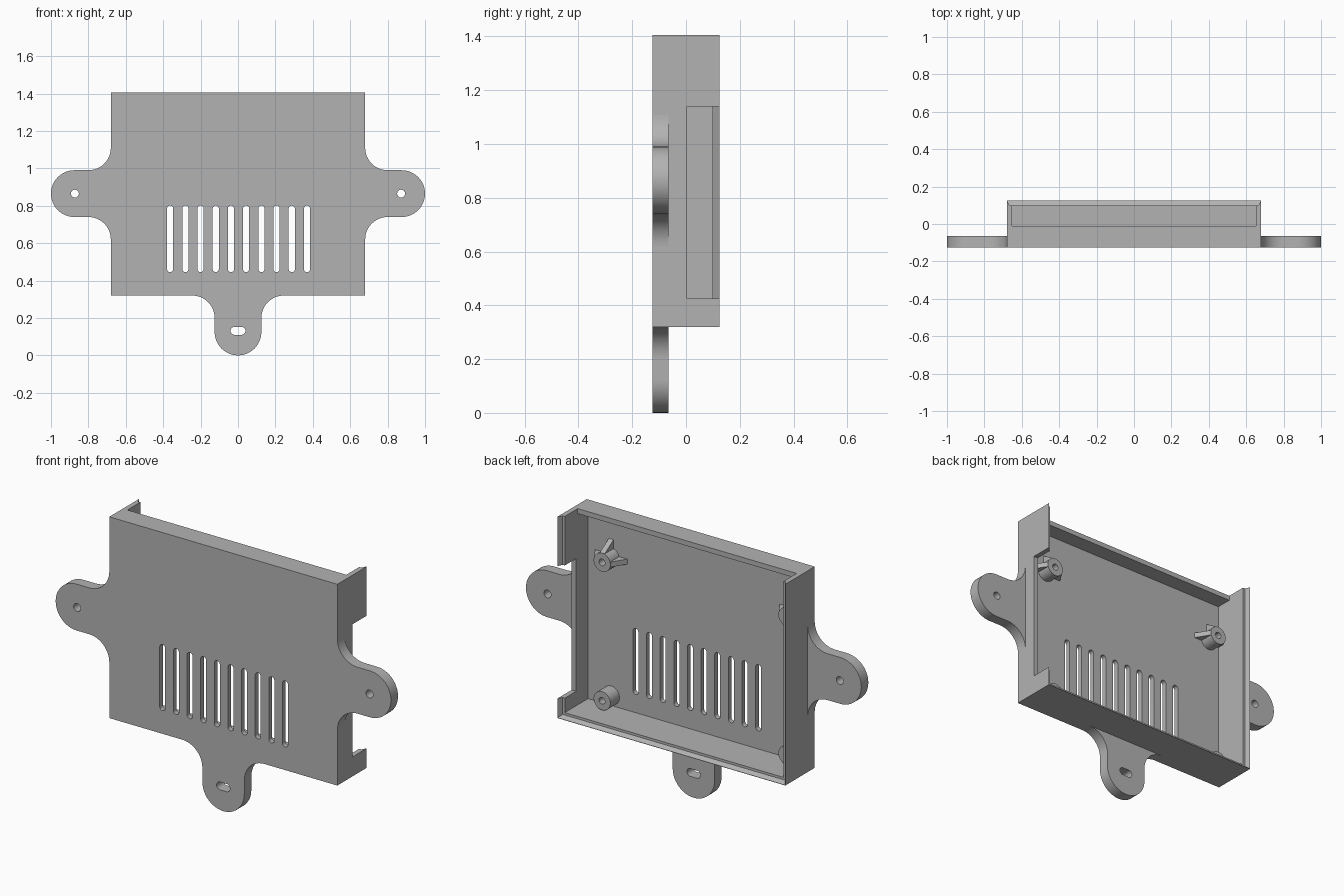
import bpy, bmesh, math
from math import sin, cos, pi

cube = bpy.data.objects.get("Cube")
if cube:
    bpy.data.objects.remove(cube)

grey = bpy.data.materials.new("plain grey")
grey.use_nodes = True
colour = (0.45, 0.45, 0.45, 1)
grey.diffuse_color = colour
grey.node_tree.nodes["Principled BSDF"].inputs["Base Color"].default_value = colour

# Main dimensions
W, BOTTOM, TOP = 0.68, 0.32, 1.405
FRONT, BACK = -0.125, 0.125
T = 0.027
INNER = FRONT + T
EAR_Z = 0.865
parts = []


def loft(name, y0, outline0, y1, outline1=None):
    """Solid between two (x, z) outlines at depths y0 and y1."""
    outline1 = outline1 or outline0
    bm = bmesh.new()
    a = [bm.verts.new((x, y0, z)) for x, z in outline0]
    b = [bm.verts.new((x, y1, z)) for x, z in outline1]
    bm.faces.new(a)
    bm.faces.new(b[::-1])
    for i in range(len(a)):
        j = (i + 1) % len(a)
        bm.faces.new((a[j], a[i], b[i], b[j]))
    bmesh.ops.recalc_face_normals(bm, faces=bm.faces[:])
    mesh = bpy.data.meshes.new(name)
    bm.to_mesh(mesh)
    bm.free()
    mesh.materials.append(grey)
    obj = bpy.data.objects.new(name, mesh)
    bpy.context.scene.collection.objects.link(obj)
    return obj


def rect(x0, x1, z0, z1):
    return [(x0, z0), (x1, z0), (x1, z1), (x0, z1)]


def capsule(cx, cz, hw, hh, n=32):
    """Rounded slot outline; a circle when hw equals hh."""
    r = min(hw, hh)
    pts = []
    for i in range(n):
        c, s = cos((i + 0.5) * 2 * pi / n), sin((i + 0.5) * 2 * pi / n)
        pts.append((cx + r * c + math.copysign(hw - r, c),
                    cz + r * s + math.copysign(hh - r, s)))
    return pts


def cut(obj, cutters):
    """Subtract the cutters, bake the result and remove them."""
    for c in cutters:
        c.hide_render = True
        mod = obj.modifiers.new("cut", 'BOOLEAN')
        mod.operation = 'DIFFERENCE'
        mod.solver = 'EXACT'
        mod.object = c
    bpy.context.view_layer.update()
    graph = bpy.context.evaluated_depsgraph_get()
    baked = bpy.data.meshes.new_from_object(obj.evaluated_get(graph))
    obj.modifiers.clear()
    obj.data = baked
    for c in cutters:
        bpy.data.objects.remove(c)
    return obj


# Case: open-backed tray with lid recess, top notch, side window and vents
case = loft("case", FRONT, rect(-W, W, BOTTOM, TOP), BACK)
LEDGE = 0.1
lip0, lip1 = 0.014, 0.002
over = BACK + 0.025
lip2 = lip1 - (lip0 - lip1)
cutters = [
    loft("cavity", INNER, rect(T - W, W - T, BOTTOM + T, TOP - T), over),
    loft("lid_recess", LEDGE, rect(lip0 - W, W - lip0, BOTTOM + lip0, TOP + 0.1),
         over, rect(lip2 - W, W - lip2, BOTTOM + lip2, TOP + 0.1)),
    loft("top_notch", -0.01, rect(T - W, W - T, TOP - 0.2, TOP + 0.15), over + 0.03),
    loft("side_window", 0.003, rect(W - 0.1, W + 0.1, 0.425, 1.14), over + 0.05),
]
for i in range(10):
    x = 0.003 + (i - 4.5) * 0.0813
    cutters.append(loft("vent", FRONT - 0.1, capsule(x, 0.623, 0.0165, 0.178, 24), INNER + 0.03))
parts.append(cut(case, cutters))

# Mounting ears: filleted root and round tip, in (across, outward) coordinates
R, FILLET, REACH = 0.125, 0.12, 0.195
N = 12
half = [(R + FILLET - FILLET * sin(i / N * pi / 2), FILLET - FILLET * cos(i / N * pi / 2))
        for i in range(N + 1)]
tip = [(R * cos(i / 24 * pi), REACH + R * sin(i / 24 * pi)) for i in range(25)]
ear_shape = half + tip + [(-u, v) for u, v in reversed(half)]
EAR_BACK = -0.065


def ear(name, place, hole):
    body = loft(name, FRONT, [place(u, v) for u, v in ear_shape], EAR_BACK)
    parts.append(cut(body, [loft("hole", FRONT - 0.1, hole, EAR_BACK + 0.1)]))


for side, name in ((1, "left_ear"), (-1, "right_ear")):
    ear(name, lambda u, v: (side * (W + v), EAR_Z + u),
        capsule(side * (W + REACH - 0.003), EAR_Z, 0.021, 0.021))
ear("bottom_ear", lambda u, v: (u, BOTTOM - v), capsule(0, 0.131, 0.04, 0.021))

# Screw posts inside; the upper ones have three sloping gussets
POST_TIP, POST_R, FIN, HALF = -0.02, 0.05, 0.098, 0.014
for x, side in ((0.515, "left"), (-0.587, "right")):
    for z, level in ((1.148, "upper"), (0.402, "lower")):
        name = f"{level}_{side}_post"
        post = loft(name, INNER - 0.005, capsule(x, z, POST_R, POST_R), POST_TIP)
        bore = loft("bore", INNER + 0.002, capsule(x, z, 0.018, 0.018, 20), POST_TIP + 0.1)
        parts.append(cut(post, [bore]))
        if level == "lower":
            continue
        for dx, dz in ((1, 0), (-1, 0), (0, 1)):
            def fin(length):
                corners = ((0.03, -HALF), (length, -HALF), (length, HALF), (0.03, HALF))
                return [(max(x + dx * a - dz * b, 0.01 - W), z + dz * a + dx * b)
                        for a, b in corners]
            parts.append(loft(f"{name}_gusset", INNER - 0.003, fin(FIN),
                              POST_TIP - 0.004, fin(POST_R)))

# Smooth the round surfaces, keep edges crisp
bpy.ops.object.select_all(action='DESELECT')
for p in parts:
    p.select_set(True)
bpy.context.view_layer.objects.active = parts[0]
bpy.ops.object.shade_smooth_by_angle(angle=math.radians(30))
